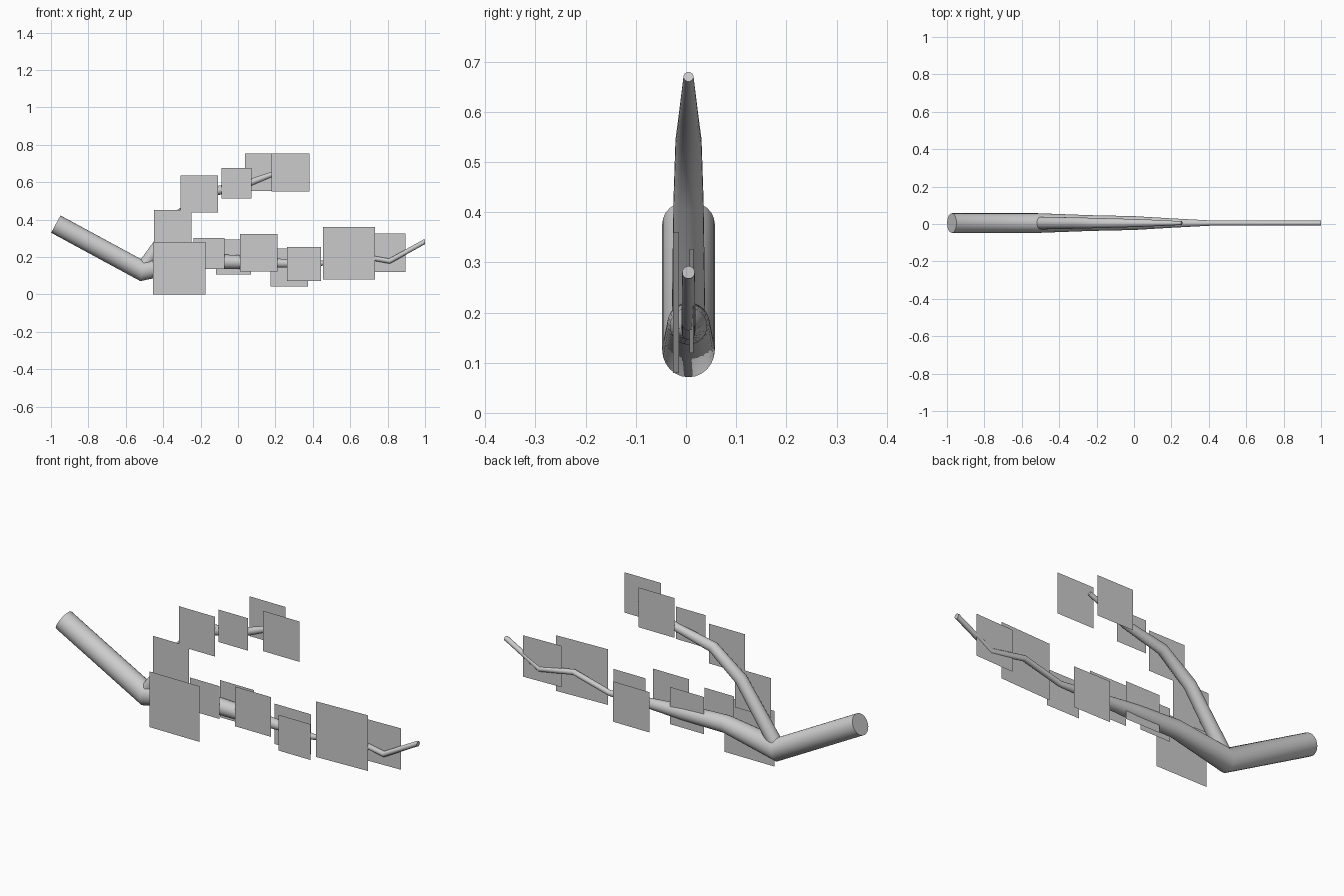
import bpy, bmesh, math
from mathutils import Vector

if "Cube" in bpy.data.objects:
    bpy.data.objects.remove(bpy.data.objects["Cube"])

YC = 0.005   # depth of the branch axis
SIDES = 24


def tube(name, pts):
    """Mitred tapering tube through (x, z, radius) points, capped at both ends."""
    bm = bmesh.new()
    p = [Vector((x, YC, z)) for x, z, r in pts]
    rings = []
    for i, (x, z, r) in enumerate(pts):
        d_in = (p[i] - p[max(i - 1, 0)]).normalized()
        d_out = (p[min(i + 1, len(p) - 1)] - p[i]).normalized()
        t = (d_in + d_out).normalized()
        n = Vector((-t.z, 0, t.x))
        mitre = 1 / max(t.dot(d_out if i < len(p) - 1 else d_in), 0.5)
        ring = []
        for k in range(SIDES):
            a = 2 * math.pi * k / SIDES
            ring.append(bm.verts.new(p[i] + n * (r * mitre * math.cos(a))
                                     + Vector((0, r * math.sin(a), 0))))
        rings.append(ring)
    for a, b in zip(rings, rings[1:]):
        for k in range(SIDES):
            j = (k + 1) % SIDES
            bm.faces.new((a[k], a[j], b[j], b[k]))
    bm.faces.new(rings[0])
    bm.faces.new(rings[-1])
    bmesh.ops.recalc_face_normals(bm, faces=bm.faces)
    me = bpy.data.meshes.new(name)
    bm.to_mesh(me)
    bm.free()
    ob = bpy.data.objects.new(name, me)
    bpy.context.collection.objects.link(ob)
    bpy.ops.object.select_all(action='DESELECT')
    ob.select_set(True)
    bpy.context.view_layer.objects.active = ob
    bpy.ops.object.shade_smooth_by_angle(angle=math.radians(40))


def leaf(name, x, z, size, y, turn=0):
    """Upright square leaf card centred at (x, y, z), facing the front."""
    bpy.ops.mesh.primitive_plane_add(size=size, location=(x, y, z),
                                     rotation=(math.pi / 2, 0, math.radians(turn)))
    bpy.context.object.name = name


# main branch
tube("main_branch", [(-0.974, 0.376, 0.0525), (-0.513, 0.126, 0.0525), (-0.23, 0.178, 0.042),
                     (0.0, 0.173, 0.037), (0.2, 0.168, 0.025), (0.42, 0.16, 0.0135),
                     (0.62, 0.212, 0.0135), (0.81, 0.178, 0.013), (0.994, 0.28, 0.0125),
                     (1.0, 0.28, 0.0125)])

# upper twig
tube("upper_twig", [(-0.505, 0.15, 0.034), (-0.31, 0.425, 0.03), (-0.155, 0.545, 0.026),
                    (0.045, 0.59, 0.02), (0.255, 0.67, 0.010)])

# leaf cards: centre x, centre z, size, depth, turn
cards = [
    (-0.314, 0.14, 0.28, -0.057, 0),
    (-0.155, 0.219, 0.165, -0.042, 0),
    (-0.025, 0.2, 0.187, 0.028, 0),
    (0.112, 0.222, 0.2, -0.04, 0),
    (0.274, 0.145, 0.203, 0.045, 0),
    (0.353, 0.163, 0.18, -0.055, 0),
    (0.593, 0.22, 0.28, -0.02, 2.4),
    (0.792, 0.223, 0.208, 0.011, 2),
    (-0.348, 0.352, 0.2, -0.035, 0),
    (-0.208, 0.537, 0.2, -0.03, 0),
    (-0.008, 0.595, 0.163, -0.026, 0),
    (0.138, 0.653, 0.2, 0.038, 0),
    (0.281, 0.653, 0.203, -0.057, 0),
]
for i, c in enumerate(cards):
    leaf(f"leaf_{i + 1}", *c)
